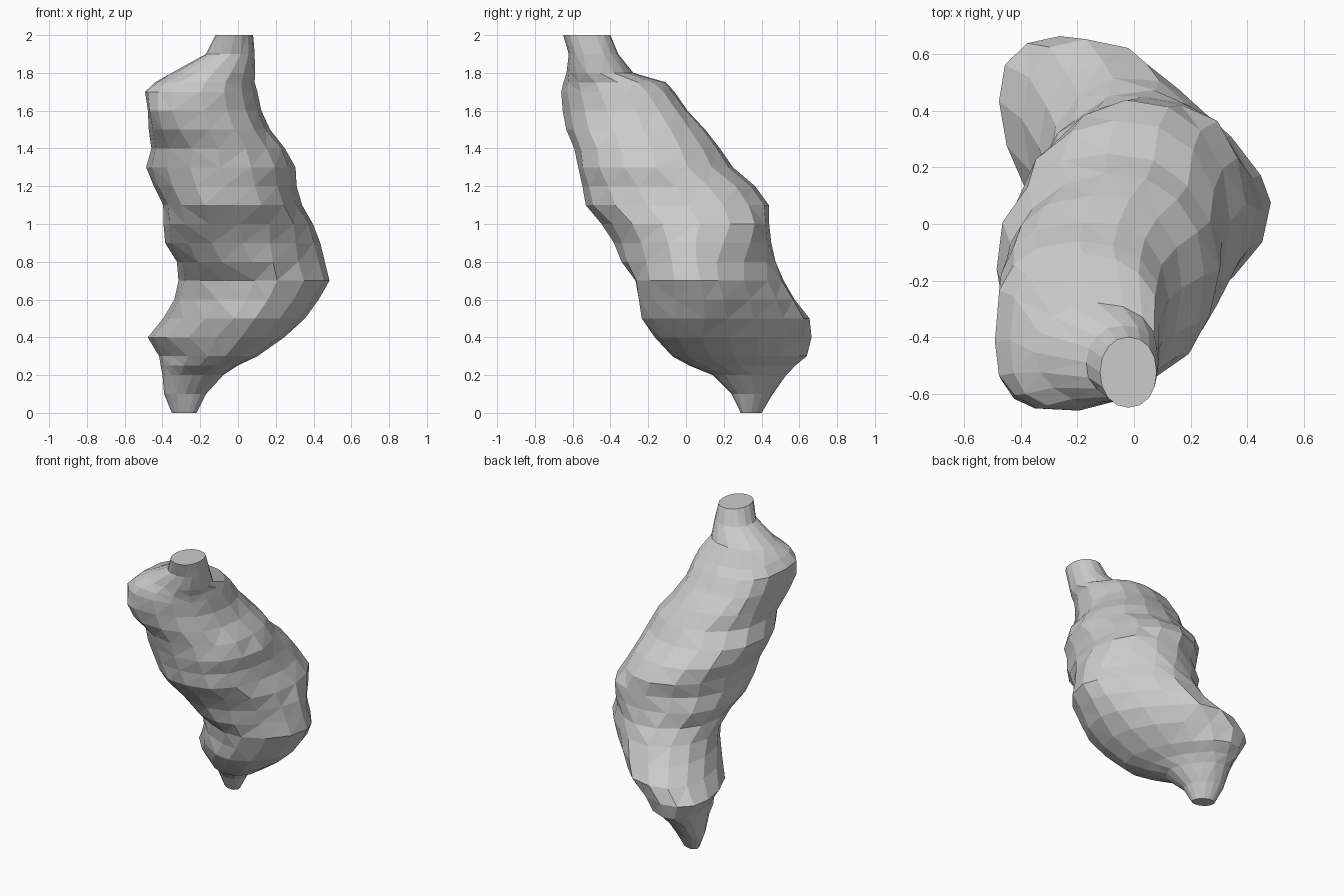
import bpy, bmesh, math, random

random.seed(4)
SIDES = 16

# Cross-sections: z, x min, x max, y min, y max, skew angle
SECTIONS = [
    (0.01, -0.35, -0.22, 0.29, 0.40, -0.4),
    (0.10, -0.39, -0.17, 0.24, 0.46, -0.3),
    (0.20, -0.40, -0.08, 0.14, 0.53, -0.35),
    (0.25, -0.41, 0.00, 0.02, 0.58, -0.45),
    (0.30, -0.42, 0.10, -0.07, 0.64, -0.5),
    (0.40, -0.48, 0.25, -0.16, 0.66, -0.45),
    (0.50, -0.40, 0.36, -0.24, 0.66, -0.35),
    (0.60, -0.34, 0.43, -0.25, 0.58, -0.25),
    (0.70, -0.31, 0.49, -0.27, 0.52, -0.2),
    (0.80, -0.32, 0.46, -0.34, 0.47, -0.05),
    (0.90, -0.38, 0.43, -0.38, 0.45, 0.05),
    (1.00, -0.39, 0.40, -0.45, 0.44, 0.15),
    (1.10, -0.40, 0.34, -0.54, 0.44, 0.1),
    (1.20, -0.45, 0.31, -0.55, 0.37, 0.05),
    (1.30, -0.49, 0.30, -0.57, 0.25, 0),
    (1.40, -0.46, 0.25, -0.59, 0.18, 0.05),
    (1.50, -0.47, 0.17, -0.64, 0.10, 0.1),
    (1.60, -0.48, 0.12, -0.66, 0.01, 0.15),
    (1.70, -0.49, 0.10, -0.66, -0.06, 0.1),
    (1.75, -0.44, 0.09, -0.65, -0.11, 0.05),
    (1.80, -0.35, 0.09, -0.63, -0.28, 0),
    (1.90, -0.17, 0.09, -0.62, -0.36, 0),
    (2.00, -0.12, 0.08, -0.65, -0.40, 0),
]


def shaped(v, power):
    """Square off (power < 1) or pinch (power > 1) a sine or cosine."""
    return math.copysign(abs(v) ** power, v)


def ring(bm, z, x0, x1, y0, y1, skew):
    cx, cy, a, b = (x0 + x1) / 2, (y0 + y1) / 2, (x1 - x0) / 2, (y1 - y0) / 2
    rough = 0.015 if 0.05 < z < 1.95 else 0.0
    # pinched belly below, fuller and squarer shoulders above
    right = 1.28 if 0.45 < z < 0.85 else 1.08 if 0.15 < z < 0.95 else 0.92
    left = 0.58 if 1.55 < z < 1.65 else 0.72 if 1.45 < z < 1.78 else 0.95
    verts = []
    for i in range(SIDES):
        t = math.tau * i / SIDES
        k = 1 + random.uniform(-rough, rough)
        p = right if math.cos(t) > 0 else left
        verts.append(bm.verts.new((cx + a * k * shaped(math.cos(t), p),
                                   cy + b * k * shaped(math.sin(t + skew), p), z)))
    return verts


# Lumpy leaning body, lofted from bottom tip to cut-off neck
bm = bmesh.new()
rings = [ring(bm, *s) for s in SECTIONS]
for low, high in zip(rings, rings[1:]):
    for i in range(SIDES):
        j = (i + 1) % SIDES
        bm.faces.new((low[i], low[j], high[j], high[i]))
bm.faces.new(rings[0][::-1])
bm.faces.new(rings[-1])

# Faceted surface, standing on the floor
bmesh.ops.triangulate(bm, faces=[f for f in bm.faces if len(f.verts) == 4])
for v in rings[0]:
    v.co.z = 0
bmesh.ops.recalc_face_normals(bm, faces=bm.faces)

mesh = bpy.data.meshes.new("lumpy_body")
bm.to_mesh(mesh)
bm.free()
bpy.context.collection.objects.link(bpy.data.objects.new("lumpy_body", mesh))
